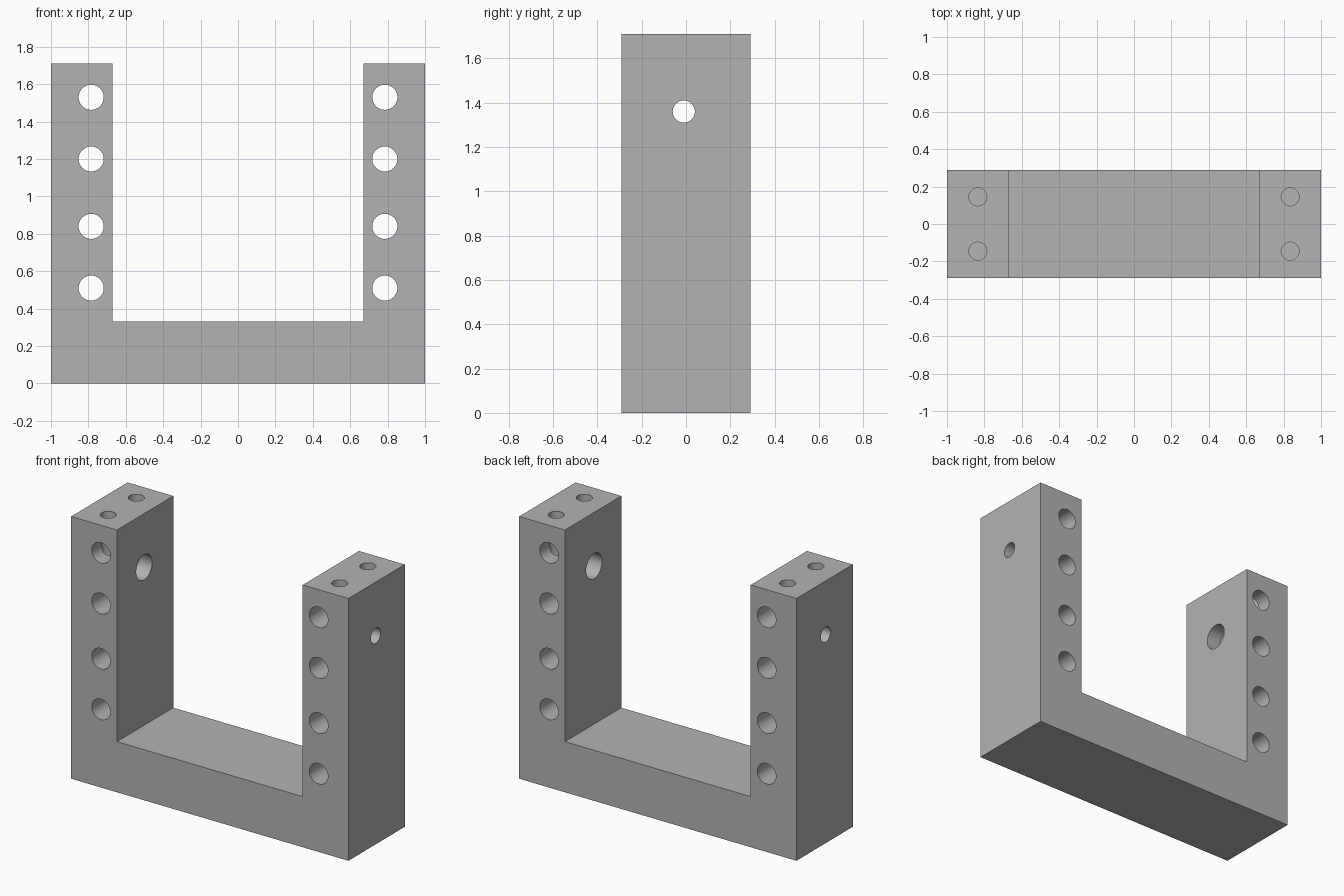
import bpy, bmesh
from math import pi

if "Cube" in bpy.data.objects:
    bpy.data.objects.remove(bpy.data.objects["Cube"], do_unlink=True)

HALF_W, HALF_D, HEIGHT = 1.0, 0.29, 1.71
INNER, FLOOR = 0.67, 0.33

grey = bpy.data.materials.new("light grey")
grey.use_nodes = True
colour = (0.45, 0.45, 0.45, 1)
grey.diffuse_color = colour
grey.node_tree.nodes["Principled BSDF"].inputs["Base Color"].default_value = colour

# U-shaped bracket body: front profile extruded through the depth
profile = [(-HALF_W, 0), (HALF_W, 0), (HALF_W, HEIGHT), (INNER, HEIGHT),
           (INNER, FLOOR), (-INNER, FLOOR), (-INNER, HEIGHT), (-HALF_W, HEIGHT)]
bm = bmesh.new()
face = bm.faces.new([bm.verts.new((x, -HALF_D, z)) for x, z in profile])
ext = bmesh.ops.extrude_face_region(bm, geom=[face])
bmesh.ops.translate(bm, vec=(0, 2 * HALF_D, 0),
                    verts=[v for v in ext["geom"] if isinstance(v, bmesh.types.BMVert)])
bmesh.ops.recalc_face_normals(bm, faces=bm.faces)
mesh = bpy.data.meshes.new("u_bracket")
bm.to_mesh(mesh)
bm.free()
mesh.materials.append(grey)
bracket = bpy.data.objects.new("u_bracket", mesh)
bpy.context.collection.objects.link(bracket)
bpy.context.view_layer.objects.active = bracket


def drill(centre, radius, length, axis):
    """Cut a round hole along an axis, then discard the cutter."""
    turn = {"x": (0, pi / 2, 0), "y": (pi / 2, 0, 0), "z": (0, 0, 0)}[axis]
    bpy.ops.mesh.primitive_cylinder_add(vertices=48, radius=radius, depth=length,
                                        location=centre, rotation=turn)
    cutter = bpy.context.object
    cutter.name = "hole_cutter"
    cutter.hide_render = True
    cutter.data.materials.append(grey)
    bpy.context.view_layer.objects.active = bracket
    mod = bracket.modifiers.new("hole", "BOOLEAN")
    mod.operation, mod.solver, mod.object = "DIFFERENCE", "EXACT", cutter
    bpy.ops.object.modifier_apply(modifier=mod.name)
    bpy.data.objects.remove(cutter, do_unlink=True)


for side in (-1, 1):
    # Row of through holes from front to back
    for z in (0.51, 0.84, 1.20, 1.53):
        drill((side * 0.785, 0, z), 0.067, 1, "y")
    # Blind holes in the top of each post
    for y in (-0.145, 0.145):
        drill((side * 0.835, y, HEIGHT), 0.048, 0.7, "z")
    # Side hole with a wider counterbore on the inner face
    drill((side * 0.835, -0.01, 1.36), 0.05, 0.5, "x")
    drill((side * INNER, -0.01, 1.36), 0.082, 0.2, "x")

# Smooth hole walls with crisp edges
bpy.ops.object.select_all(action="DESELECT")
bracket.select_set(True)
bpy.context.view_layer.objects.active = bracket
bpy.ops.object.shade_smooth_by_angle(angle=pi / 6)
